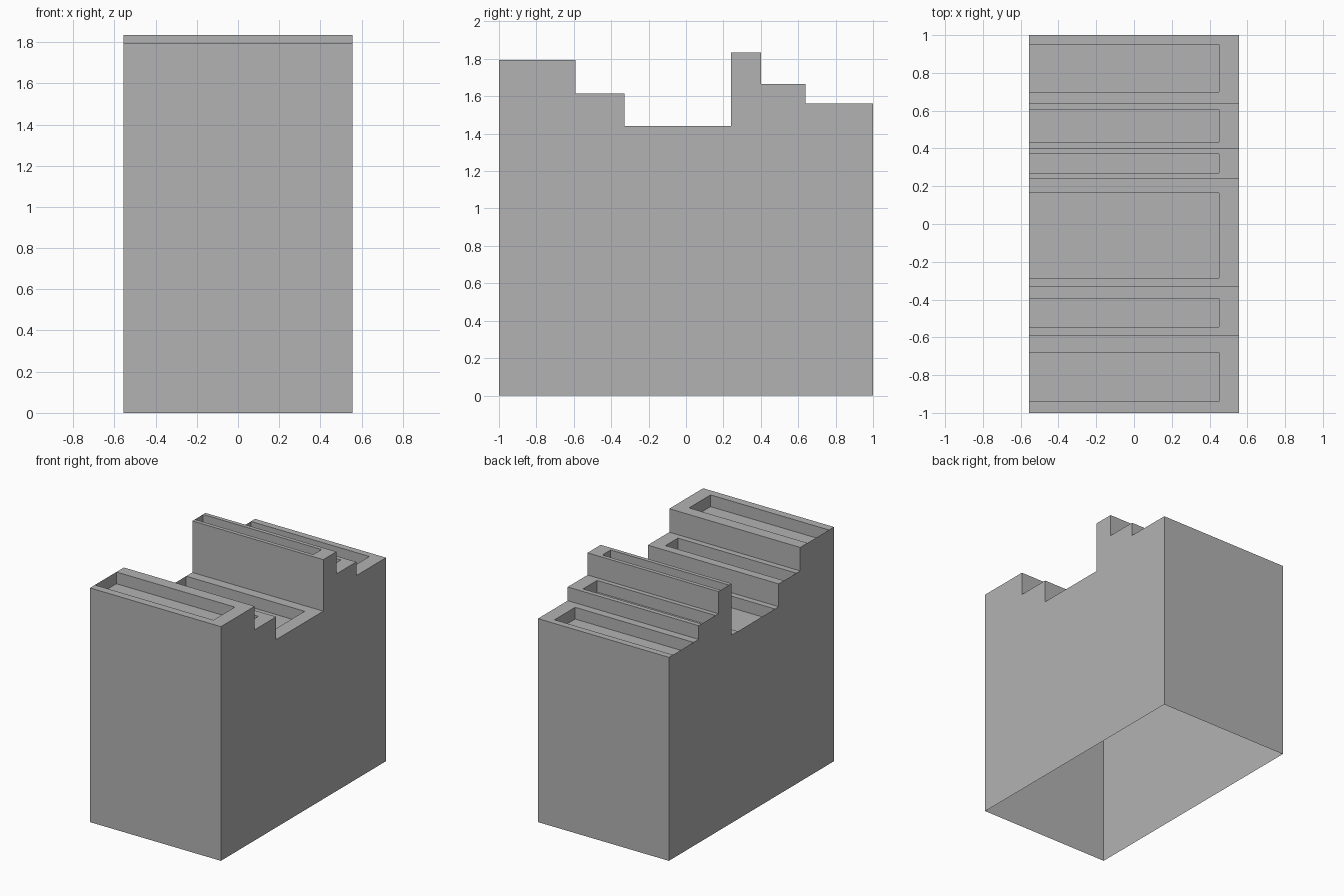
import bpy
import bmesh

cube = bpy.data.objects.get("Cube")
if cube:
    bpy.data.objects.remove(cube, do_unlink=True)

HALF_W = 0.555      # half width of the block
RECESS_X = 0.45     # closed end of every recess
DEPTH = 0.09        # recess depth

# Steps from front to back: name, y start, y end, height, recess start, recess end
STEPS = [
    ("front_upper", -1.0, -0.59, 1.795, -0.94, -0.68),
    ("front_lower", -0.59, -0.33, 1.615, -0.545, -0.395),
    ("middle_low", -0.33, 0.24, 1.44, -0.285, 0.165),
    ("rear_ridge", 0.24, 0.40, 1.835, 0.27, 0.37),
    ("rear_middle", 0.40, 0.64, 1.665, 0.435, 0.605),
    ("rear_lower", 0.64, 1.0, 1.56, 0.70, 0.95),
]

grey = bpy.data.materials.new("plain_grey")
grey.use_nodes = True
colour = (0.45, 0.45, 0.45, 1)
grey.diffuse_color = colour
grey.node_tree.nodes["Principled BSDF"].inputs["Base Color"].default_value = colour


def face(bm, points):
    bm.faces.new([bm.verts.new(p) for p in points])


def wall(bm, a, b, low, high):
    """Upright quad from a to b, facing to the right of that direction."""
    face(bm, [(*a, low), (*b, low), (*b, high), (*a, high)])


def cross_wall(bm, y, low, high, faces_front):
    ends = [(-HALF_W, y), (HALF_W, y)]
    if not faces_front:
        ends.reverse()
    wall(bm, *ends, low, high)


def finish(bm, name):
    bmesh.ops.remove_doubles(bm, verts=bm.verts[:], dist=0.0001)
    mesh = bpy.data.meshes.new(name)
    bm.to_mesh(mesh)
    bm.free()
    mesh.materials.append(grey)
    bpy.context.collection.objects.link(bpy.data.objects.new(name, mesh))


# Outer walls, open underneath, with stepped side profiles
bm = bmesh.new()
profile = [(-1, 0), (1, 0)]
for _, y0, y1, z, _, _ in reversed(STEPS):
    profile += [(y1, z), (y0, z)]
face(bm, [(HALF_W, y, z) for y, z in profile])
face(bm, [(-HALF_W, y, z) for y, z in reversed(profile)])
cross_wall(bm, -1, 0, STEPS[0][3], True)
cross_wall(bm, 1, 0, STEPS[-1][3], False)
for step, following in zip(STEPS, STEPS[1:]):
    low, high = sorted((step[3], following[3]))
    cross_wall(bm, step[2], low, high, following[3] > step[3])
finish(bm, "outer_walls")

# Step tops: a rim around a shallow recess that runs up to the left-hand wall
for name, y0, y1, z, r0, r1 in STEPS:
    bm = bmesh.new()
    path = [(-HALF_W, r1), (RECESS_X, r1), (RECESS_X, r0), (-HALF_W, r0)]
    outer = [(-HALF_W, y0), (HALF_W, y0), (HALF_W, y1), (-HALF_W, y1)]
    face(bm, [(*p, z) for p in outer + path])
    for a, b in zip(path, path[1:]):
        wall(bm, a, b, z - DEPTH, z)
    face(bm, [(*p, z - DEPTH) for p in reversed(path)])
    finish(bm, name + "_top")
